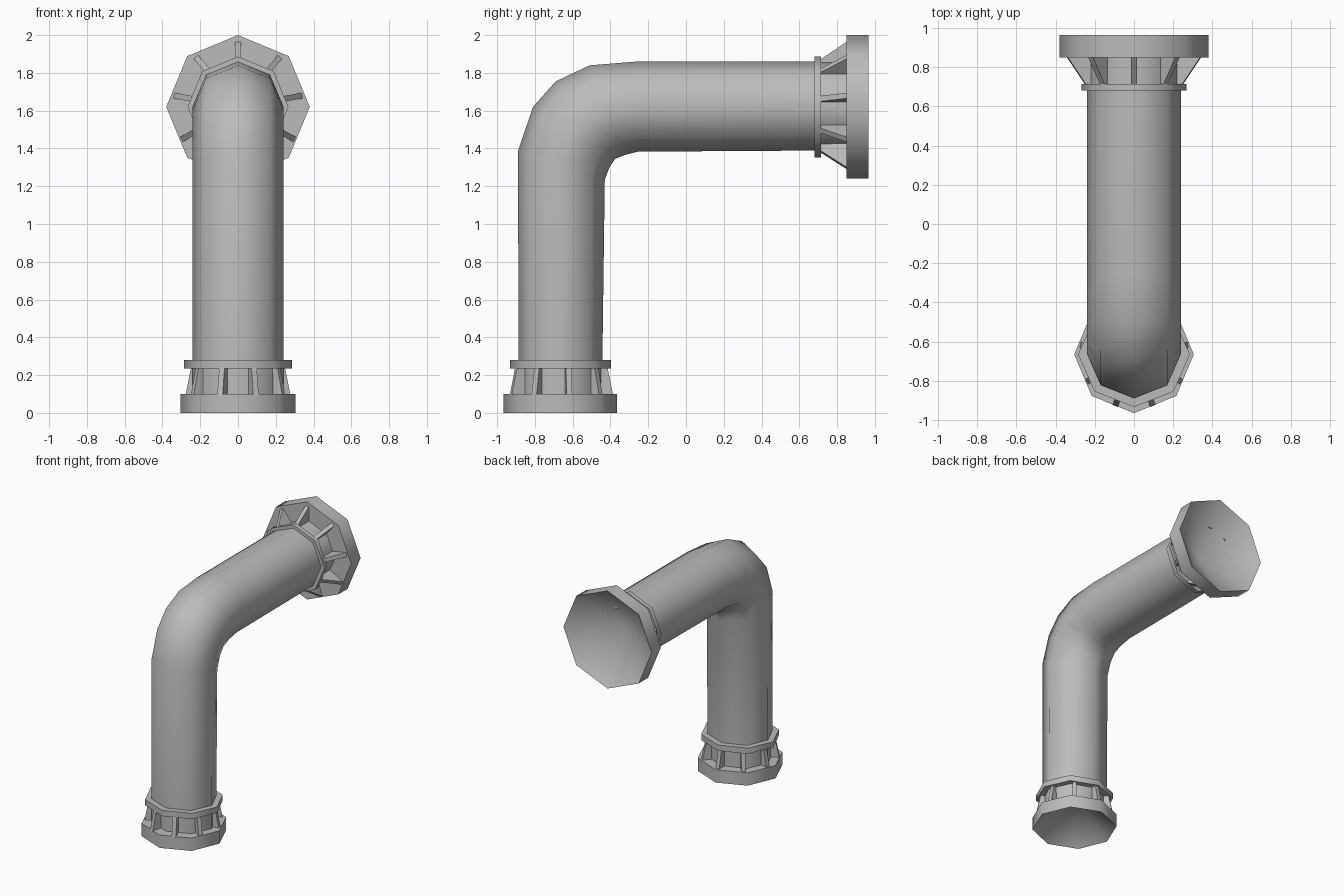
import bpy, bmesh
from math import radians, cos, sin, pi
from mathutils import Vector

cube = bpy.data.objects.get("Cube")
if cube:
    bpy.data.objects.remove(cube, do_unlink=True)

GREY = (0.5, 0.5, 0.5, 1)
mat = bpy.data.materials.new("pipe grey")
mat.use_nodes = True
mat.diffuse_color = GREY
mat.node_tree.nodes["Principled BSDF"].inputs["Base Color"].default_value = GREY

SIDES = 8
BASE_Y = -0.665    # axis of the upright run
RUN_Z = 1.62       # axis of the level run


def finish(name, bm, smooth=True):
    bmesh.ops.recalc_face_normals(bm, faces=bm.faces)
    mesh = bpy.data.meshes.new(name)
    bm.to_mesh(mesh)
    bm.free()
    mesh.materials.append(mat)
    obj = bpy.data.objects.new(name, mesh)
    bpy.context.collection.objects.link(obj)
    if smooth:
        bpy.ops.object.select_all(action='DESELECT')
        obj.select_set(True)
        bpy.context.view_layer.objects.active = obj
        bpy.ops.object.shade_smooth_by_angle(angle=radians(50))
    return obj


def low_ring(r, z, rx=None):
    return (BASE_Y - r, z), (BASE_Y + r, z), rx or r


def back_ring(r, y):
    return (y, RUN_Z + r), (y, RUN_Z - r), r


def loft(name, rings, apex=None, closed=False):
    """Skin octagonal rings, each given by outer point, inner point and half width."""
    bm = bmesh.new()
    loops = []
    for outer, inner, half in rings:
        a, b = Vector((0, *outer)), Vector((0, *inner))
        mid, arm, side = (a + b) / 2, (a - b) / 2, Vector((half, 0, 0))
        angles = [2 * pi * i / SIDES for i in range(SIDES)]
        loops.append([bm.verts.new(mid + arm * cos(t) + side * sin(t)) for t in angles])
    pairs = list(zip(loops, loops[1:]))
    if closed:
        pairs.append((loops[-1], loops[0]))
    for lo, hi in pairs:
        for i in range(SIDES):
            j = (i + 1) % SIDES
            bm.faces.new((lo[i], lo[j], hi[j], hi[i]))
    if apex:
        tip = bm.verts.new(apex)
        for i in range(SIDES):
            bm.faces.new((loops[-1][i], loops[-1][(i + 1) % SIDES], tip))
    return finish(name, bm)


def ribs(name, centre, up, axis, start, profile, thick=0.03, count=9):
    """Wedge ribs around an axis; profile holds (radius, distance along axis)."""
    bm = bmesh.new()
    for k in range(count):
        t = start + 2 * pi * k / count
        x = Vector((1, 0, 0))
        radial = up * cos(t) + x * sin(t)
        tangent = x * cos(t) - up * sin(t)
        sides = [[bm.verts.new(centre + radial * r + axis * h + tangent * s * thick / 2)
                  for r, h in profile] for s in (-1, 1)]
        bm.faces.new(sides[0])
        bm.faces.new(sides[1])
        for i in range(len(profile)):
            j = (i + 1) % len(profile)
            bm.faces.new((sides[0][i], sides[0][j], sides[1][j], sides[1][i]))
    return finish(name, bm, smooth=False)


# Bent pipe: upright run, elbow, level run
loft("bent_pipe", [
    ((-0.885, 0.1), (-0.445, 0.1), 0.24),
    ((-0.89, 1.385), (-0.43, 1.235), 0.24),
    ((-0.81, 1.62), (-0.405, 1.3), 0.24),
    ((-0.69, 1.755), (-0.375, 1.345), 0.24),
    ((-0.51, 1.84), (-0.325, 1.365), 0.24),
    ((-0.26, 1.86), (-0.255, 1.383), 0.24),
    ((0.85, 1.86), (0.85, 1.39), 0.24),
])

# Lower end: flange with hollow cone, collar and ribs
loft("lower_flange", [low_ring(0.2, 0.1), low_ring(0.3, 0.1, 0.305), low_ring(0.3, 0, 0.305)],
     apex=(0, BASE_Y, 0.25))
loft("lower_collar", [low_ring(0.2, 0.235), low_ring(0.268, 0.235, 0.285),
                      low_ring(0.268, 0.28, 0.285), low_ring(0.2, 0.28)], closed=True)
ribs("lower_ribs", Vector((0, BASE_Y, 0)), Vector((0, -1, 0)), Vector((0, 0, 1)), pi,
     [(0.2, 0.09), (0.28, 0.09), (0.25, 0.24), (0.2, 0.24)])

# Back end: wide flange with hollow cone, collar and ribs
loft("back_flange", [back_ring(0.22, 0.85), back_ring(0.38, 0.85), back_ring(0.38, 0.965)],
     apex=(0, 0.715, RUN_Z))
loft("back_collar", [back_ring(0.2, 0.68), back_ring(0.267, 0.68),
                     back_ring(0.267, 0.715), back_ring(0.2, 0.715)], closed=True)
ribs("back_ribs", Vector((0, 0, RUN_Z)), Vector((0, 0, 1)), Vector((0, 1, 0)), 0,
     [(0.2, 0.71), (0.25, 0.71), (0.348, 0.855), (0.2, 0.855)])
